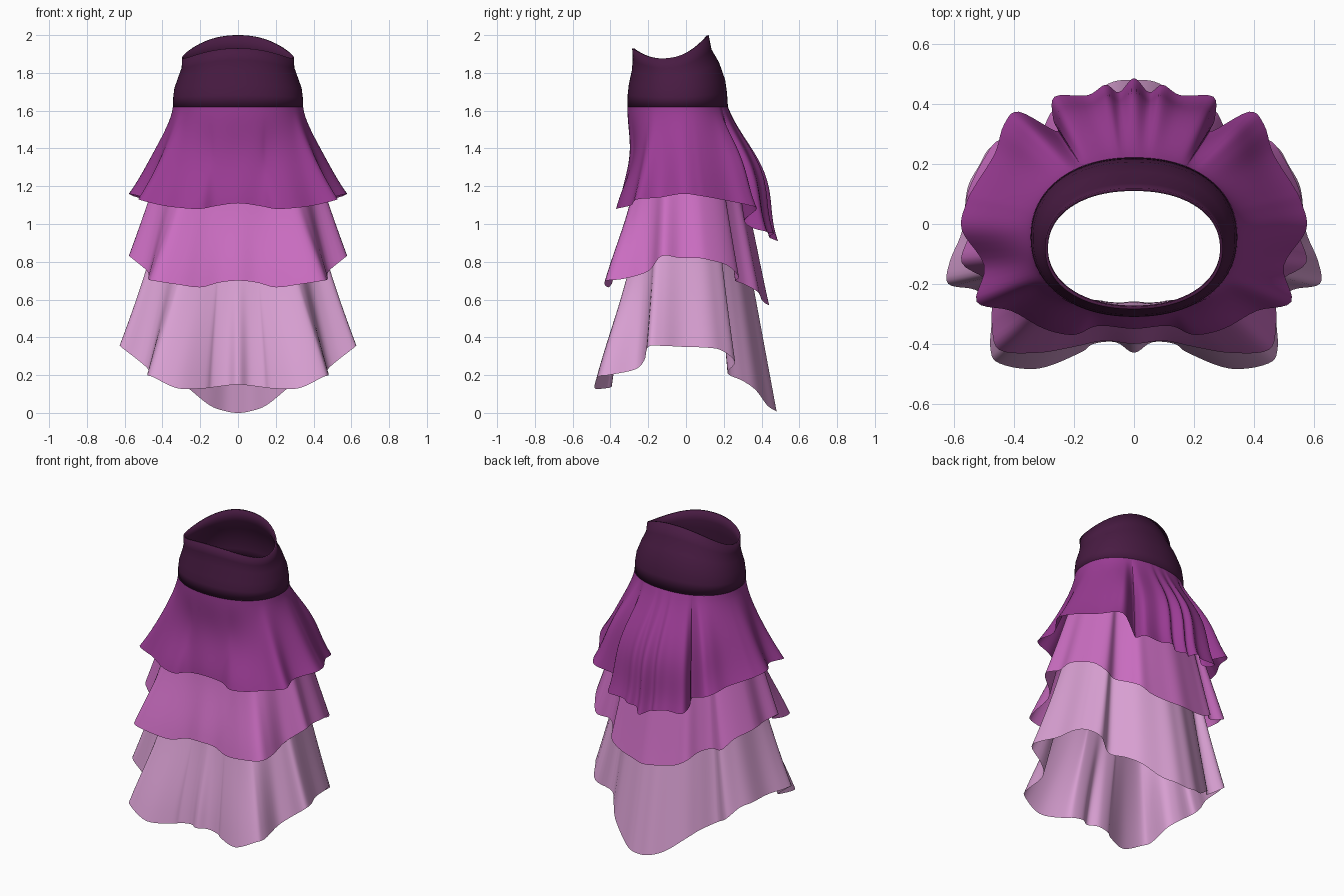
import bpy, bmesh
from math import sin, cos, pi, atan2, copysign
from mathutils import Vector

if "Cube" in bpy.data.objects:
    bpy.data.objects.remove(bpy.data.objects["Cube"])

STEPS = 5    # curve samples between two hem points
ROWS = 20    # rows of faces down each tier


def material(name, rgb):
    m = bpy.data.materials.new(name)
    m.use_nodes = True
    m.diffuse_color = (*rgb, 1)
    bsdf = m.node_tree.nodes["Principled BSDF"]
    bsdf.inputs["Base Color"].default_value = (*rgb, 1)
    bsdf.inputs["Roughness"].default_value = 0.8
    return m


def oval(w, y0, y1, z, a):
    """Point on a slightly boxy oval; angle 0 is the front."""
    def boxy(t):
        return copysign(abs(t) ** .92, t)
    return Vector((w * boxy(sin(a)), (y0 + y1) / 2 - (y1 - y0) / 2 * boxy(cos(a)), z))


def loft(name, rings, mat):
    """Skin a list of closed rings, top to bottom, into one cloth surface."""
    bm = bmesh.new()
    rows = [[bm.verts.new(p) for p in ring] for ring in rings]
    n = len(rows[0])
    for upper, lower in zip(rows, rows[1:]):
        for i in range(n):
            j = (i + 1) % n
            bm.faces.new((upper[i], lower[i], lower[j], upper[j]))
    mesh = bpy.data.meshes.new(name)
    bm.to_mesh(mesh)
    bm.free()
    obj = bpy.data.objects.new(name, mesh)
    bpy.context.collection.objects.link(obj)
    mesh.materials.append(mat)
    bpy.ops.object.select_all(action="DESELECT")
    obj.select_set(True)
    bpy.context.view_layer.objects.active = obj
    bpy.ops.object.shade_smooth_by_angle(angle=pi / 3)
    return obj


def closed_spline(half):
    """Mirror a half hem across x and smooth it into a closed loop."""
    pts = [Vector(p) for p in half]
    pts += [Vector((-p.x, p.y, p.z)) for p in reversed(pts[1:-1])]
    n, out = len(pts), []
    for i in range(n):
        a, b, c, d = (pts[(i + k) % n] for k in (-1, 0, 1, 2))
        for s in range(STEPS):
            t = s / STEPS
            out.append(b + (c - a) * t / 2
                       + (a - b * 2.5 + c * 2 - d / 2) * t ** 2
                       + ((b - c) * 3 + d - a) * t ** 3 / 2)
    return out


def tier(name, waist, hem, mat, front, side, back):
    """Flare from an oval waist (half width, front y, back y, z) to a wavy hem.
    front, side and back each give the flare's power and its mid-height puff."""
    w, y0, y1, z = waist
    cy, h = (y0 + y1) / 2, (y1 - y0) / 2
    loop = closed_spline(hem)
    rings = []
    for r in range(ROWS + 1):
        v = r / ROWS
        ring = []
        for p in loop:
            a = atan2(p.x / w, (cy - p.y) / h)
            c = cos(a)
            end = front if c > 0 else back
            power = side[0] + (end[0] - side[0]) * c ** 2
            puff = side[1] + (end[1] - side[1]) * c ** 4
            q = oval(w, y0, y1, z, a).lerp(p, v ** power + puff * sin(pi * v) ** 2)
            q.z = z + (p.z - z) * v
            ring.append(q)
        rings.append(ring)
    return loft(name, rings, mat)


plum = material("dark plum", (0.065, 0.011, 0.055))
purple = material("purple", (0.33, 0.045, 0.30))
pink = material("orchid pink", (0.6, 0.155, 0.54))
pale = material("pale lilac", (0.70, 0.355, 0.655))

# Waistband: half width, front y, back y, height fraction; the rim dips at the sides
profile = [(.297, -.285, .12, 1), (.298, -.282, .135, .8), (.315, -.287, .175, .62),
           (.337, -.303, .207, .38), (.343, -.309, .217, .2), (.345, -.31, .222, 0)]
rings = []
for w, y0, y1, f in profile:
    ring = []
    for i in range(96):
        a = 2 * pi * i / 96
        c = cos(a)
        rim = 1.88 + .085 * c * c - .035 * c
        ring.append(oval(w, y0, y1, 1.62 + (rim - 1.62) * f, a))
    rings.append(ring)
band = loft("waistband", rings, plum)
fold = band.modifiers.new("fabric", "SOLIDIFY")
fold.thickness = 0.01

# Upper ruffle, hem listed from front centre round to back centre
tier("upper_ruffle", (.345, -.31, .222, 1.62), [
    (0, -.35, 1.11), (.12, -.34, 1.095), (.2, -.37, 1.08), (.3, -.35, 1.085),
    (.41, -.29, 1.1), (.525, -.26, 1.13), (.5, -.14, 1.14), (.575, -.02, 1.16),
    (.56, .07, 1.15), (.53, .13, 1.14), (.465, .235, 1.12),
    (.435, .33, 1.1), (.385, .375, 1.08), (.26, .31, 1.02), (.27, .35, .98),
    (.265, .425, .96), (.155, .43, .955), (.095, .465, .95), (.05, .44, .93), (0, .487, .91),
], purple, (1.6, -.6), (1.4, .04), (1, .24))

# Middle ruffle, hung from the waist beneath the upper one
tier("middle_ruffle", (.335, -.298, .205, 1.61), [
    (0, -.4, .7), (.1, -.39, .69), (.2, -.41, .665), (.32, -.43, .68),
    (.45, -.42, .7), (.475, -.33, .71), (.48, -.2, .75), (.575, -.13, .83),
    (.55, -.03, .82), (.56, .06, .82), (.55, .12, .81), (.5, .22, .78),
    (.45, .28, .72), (.37, .26, .7), (.31, .31, .68), (.27, .38, .64),
    (.2, .4, .6), (.1, .42, .58), (0, .44, .57),
], pink, (1.6, -.4), (1.15, 0), (1, .03))

# Lower ruffle with the long back, the innermost layer
tier("lower_ruffle", (.325, -.278, .185, 1.6), [
    (0, -.43, .15), (.06, -.395, .145), (.135, -.4, .135), (.18, -.43, .13),
    (.32, -.483, .13), (.45, -.465, .19), (.48, -.41, .2), (.475, -.27, .23),
    (.53, -.22, .28), (.62, -.2, .35), (.615, -.125, .355), (.573, -.02, .35),
    (.557, .115, .345), (.52, .19, .33), (.47, .26, .27), (.38, .22, .21),
    (.31, .3, .17), (.25, .37, .12), (.15, .43, .04), (.07, .475, .01), (0, .48, 0),
], pale, (1.6, -.4), (1.5, 0), (1, 0))
